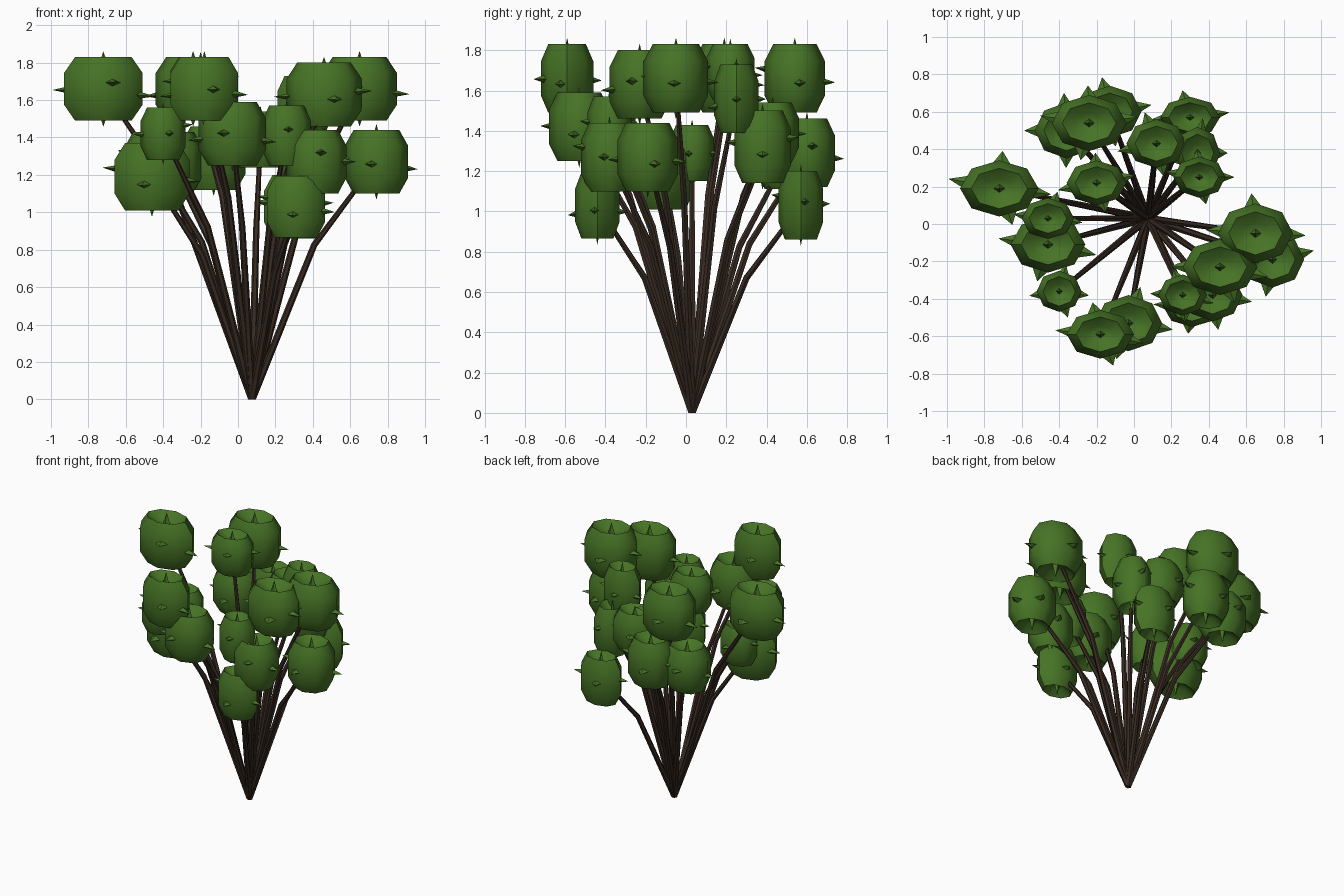
import bpy, bmesh, math, random
from mathutils import Vector

if "Cube" in bpy.data.objects:
    bpy.data.objects.remove(bpy.data.objects["Cube"])

random.seed(4)


def material(name, rgb):
    m = bpy.data.materials.new(name)
    m.diffuse_color = (*rgb, 1)
    m.use_nodes = True
    m.node_tree.nodes["Principled BSDF"].inputs["Base Color"].default_value = m.diffuse_color
    return m


GREEN = material("leaf green", (0.062, 0.172, 0.019))
BROWN = material("bark brown", (0.040, 0.024, 0.016))

# Foliage clumps: centre x, y, z and radii x, y, z
CLUMPS = [
    (-.72, .19, 1.66, .21, .15, .17), (-.24, .54, 1.66, .20, .15, .17),
    (-.13, .60, 1.29, .17, .14, .17), (-.36, .50, 1.27, .17, .15, .16),
    (-.20, .22, 1.69, .16, .12, .14), (.35, .25, 1.56, .14, .11, .17),
    (.46, -.23, 1.63, .20, .15, .17), (.65, -.05, 1.66, .20, .16, .17),
    (.74, -.19, 1.27, .17, .15, .17), (.42, -.38, 1.27, .16, .14, .17),
    (.26, -.38, 1.41, .13, .11, .16), (.31, -.44, 1.03, .155, .11, .165),
    (-.18, -.59, 1.66, .18, .13, .17), (-.03, -.53, 1.42, .18, .15, .17),
    (-.40, -.36, 1.42, .12, .11, .14), (-.46, .03, 1.29, .14, .11, .14),
    (-.46, -.11, 1.19, .20, .15, .18), (.12, .43, 1.39, .16, .13, .15),
    (.34, .38, 1.32, .12, .14, .18), (.30, .57, 1.03, .16, .11, .17),
]
ROOT = Vector((.075, .03, 0))

# Barrel profile with a dimple at each end: radius, height
PROFILE = [(.36, .72), (.72, 1), (1, .5), (1, -.5), (.72, -1), (.36, -.72)]
SIDES = 8


def finish(name, bm, mat, angle):
    bmesh.ops.recalc_face_normals(bm, faces=bm.faces)
    me = bpy.data.meshes.new(name)
    bm.to_mesh(me)
    bm.free()
    me.materials.append(mat)
    ob = bpy.data.objects.new(name, me)
    bpy.context.collection.objects.link(ob)
    bpy.context.view_layer.objects.active = ob
    ob.select_set(True)
    bpy.ops.object.shade_smooth_by_angle(angle=math.radians(angle))
    ob.select_set(False)


def bridge(bm, a, b):
    n = len(a)
    for i in range(n):
        bm.faces.new((a[i], a[(i + 1) % n], b[(i + 1) % n], b[i]))


def fan(bm, ring, tip):
    for i in range(len(ring)):
        bm.faces.new((ring[i], ring[(i + 1) % len(ring)], tip))


def body(bm, to_world):
    rings = [[bm.verts.new(to_world((r * math.cos(k * math.tau / SIDES),
                                     r * math.sin(k * math.tau / SIDES), z)))
              for k in range(SIDES)] for r, z in PROFILE]
    for a, b in zip(rings, rings[1:]):
        bridge(bm, a, b)
    fan(bm, rings[0], bm.verts.new(to_world((0, 0, .62))))
    fan(bm, rings[-1], bm.verts.new(to_world((0, 0, -.62))))


def spike(bm, to_world, base, tip, u, v):
    ring = [bm.verts.new(to_world(base + d)) for d in (u, v, -u, -v)]
    fan(bm, ring, bm.verts.new(to_world(tip)))
    bm.faces.new(ring)


def stem(bm, points, radii):
    rings = []
    for i, (p, r) in enumerate(zip(points, radii)):
        d = (points[min(i + 1, len(points) - 1)] - points[max(i - 1, 0)]).normalized()
        u = d.cross(Vector((0, 1, 0))).normalized()
        v = d.cross(u)
        if i == 0:
            u, v = Vector((1, 0, 0)), Vector((0, 1, 0))
        rings.append([bm.verts.new(p + r * (u * math.cos(k * math.tau / 6) + v * math.sin(k * math.tau / 6)))
                      for k in range(6)])
        if i == 0:
            rings[0] = [rings[0][(-k) % 6] for k in range(6)] if d.z < 0 else rings[0]
    for a, b in zip(rings, rings[1:]):
        # start each strip at the closest corner so it does not twist
        flip = max(((s, k) for s in (1, -1) for k in range(6)), key=lambda q: -sum(
            (a[j].co - b[(q[1] + q[0] * j) % 6].co).length for j in range(6)))
        b[:] = [b[(flip[1] + flip[0] * j) % 6] for j in range(6)]
        bridge(bm, a, b)
    bm.faces.new(rings[0])
    bm.faces.new(rings[-1])


Z = Vector((0, 0, 1))
leaves, tips, stems = bmesh.new(), bmesh.new(), bmesh.new()
for x, y, z, rx, ry, rz in CLUMPS:
    c = Vector((x, y, z))

    def to_world(p):
        return c + Vector((p[0] * rx, p[1] * ry, p[2] * rz))

    body(leaves, to_world)
    # Leaf tips: four around the sides, one above and one below
    for k in range(4):
        a = k * math.pi / 2 + random.uniform(-.3, .3)
        out = Vector((math.cos(a), math.sin(a), 0))
        side = Vector((-out.y, out.x, 0))
        h = Z * random.uniform(-.25, .3)
        spike(tips, to_world, out * .86 + h, out * 1.34 + h * 1.2, side * .24, Z * .13)
    for s in (1, -1):
        spike(tips, to_world, Z * s * .6, Z * s * 1.19, Vector((.16, 0, 0)), Vector((0, .16, 0)))

    # Stem: steep from the root, then bending outward into the clump
    bend = ROOT.lerp(c, .5)
    bend.z = z * .65
    stem(stems, [ROOT, bend, c], [.021, .017, .011])

finish("foliage_clumps", leaves, GREEN, 50)
finish("leaf_tips", tips, GREEN, 20)
finish("stems", stems, BROWN, 50)
